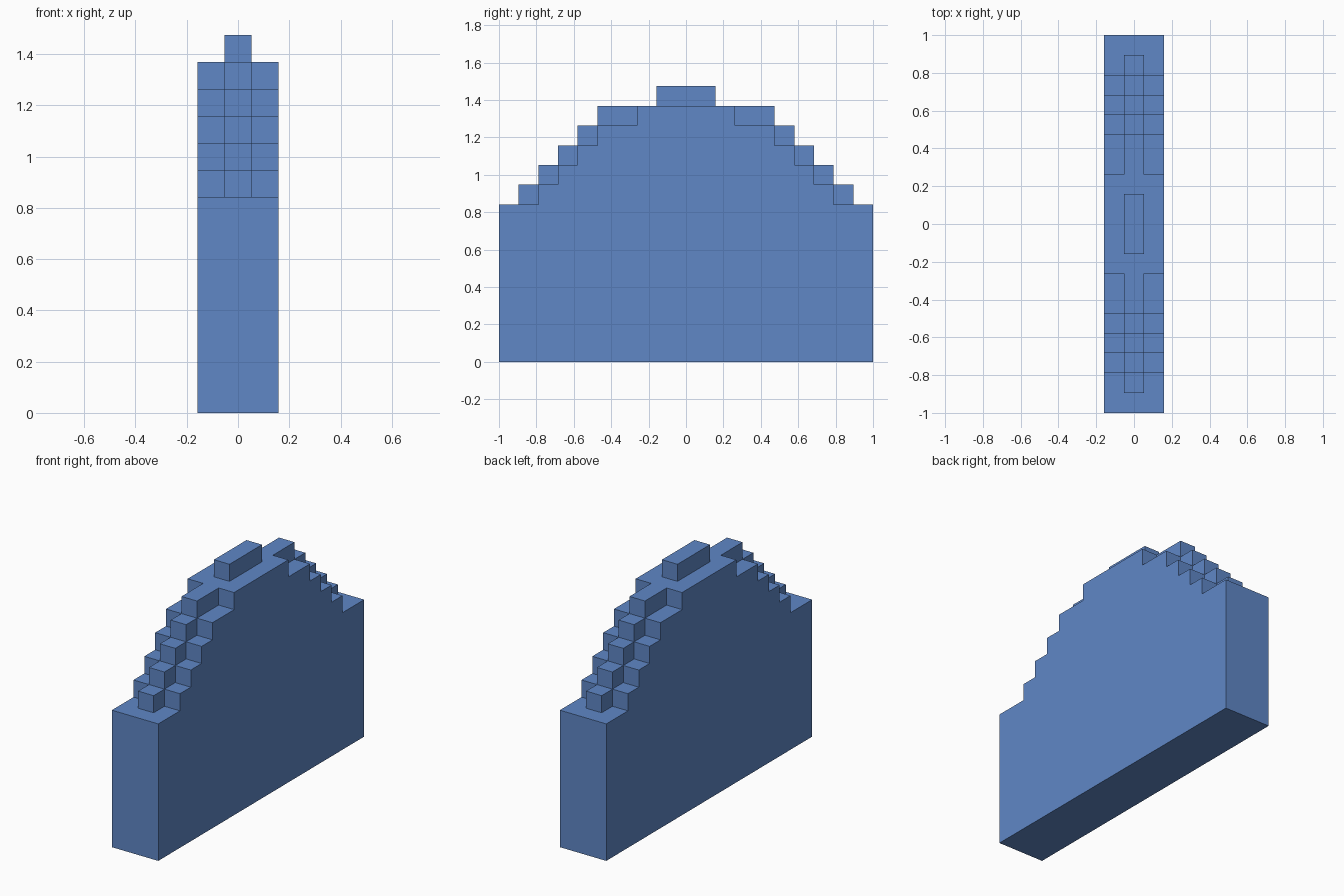
import bpy
import bmesh
import math
from mathutils import Vector

cube = bpy.data.objects.get("Cube")
if cube:
    bpy.data.objects.remove(cube, do_unlink=True)

U = 2 / 19            # size of one block
BASE = 8              # plain courses below the steps

# Half lengths, in whole blocks beside the middle one, of each course
SIDE_REACH = [9] * BASE + [7, 6, 5, 4, 2]
RIDGE_REACH = [9] * BASE + [8, 7, 6, 5, 4, 1]


def filled(x, y, z):
    reach = RIDGE_REACH if x == 0 else SIDE_REACH
    return abs(x) <= 1 and 0 <= z < len(reach) and abs(y) <= reach[z]


def add_block_faces(bm, cell):
    """Add only the sides of a block that touch the open air."""
    for axis in range(3):
        for sign in (-1, 1):
            n = Vector((0, 0, 0))
            n[axis] = sign
            if filled(*(round(c) for c in cell + n)):
                continue
            a = Vector((0, 0, 0))
            a[(axis + 1) % 3] = 1
            b = n.cross(a)
            mid = cell + n / 2
            corners = [mid + (a * i + b * j) / 2
                       for i, j in ((-1, -1), (1, -1), (1, 1), (-1, 1))]
            bm.faces.new([bm.verts.new((p + Vector((0, 0, 0.5))) * U)
                          for p in corners])


# Colour
blue = bpy.data.materials.new("block_blue")
blue.use_nodes = True
colour = (0.115, 0.243, 0.565, 1)
blue.diffuse_color = colour
blue.node_tree.nodes["Principled BSDF"].inputs["Base Color"].default_value = colour

# Stepped wall with its raised middle ridge, as one closed shell
bm = bmesh.new()
for z in range(len(RIDGE_REACH)):
    for y in range(-9, 10):
        for x in (-1, 0, 1):
            if filled(x, y, z):
                add_block_faces(bm, Vector((x, y, z)))
bmesh.ops.remove_doubles(bm, verts=bm.verts, dist=U / 100)
bmesh.ops.dissolve_limit(bm, angle_limit=math.radians(1),
                         verts=bm.verts, edges=bm.edges)
bmesh.ops.recalc_face_normals(bm, faces=bm.faces)

mesh = bpy.data.meshes.new("stepped_wall")
bm.to_mesh(mesh)
bm.free()
mesh.materials.append(blue)
wall = bpy.data.objects.new("stepped_wall", mesh)
bpy.context.collection.objects.link(wall)
